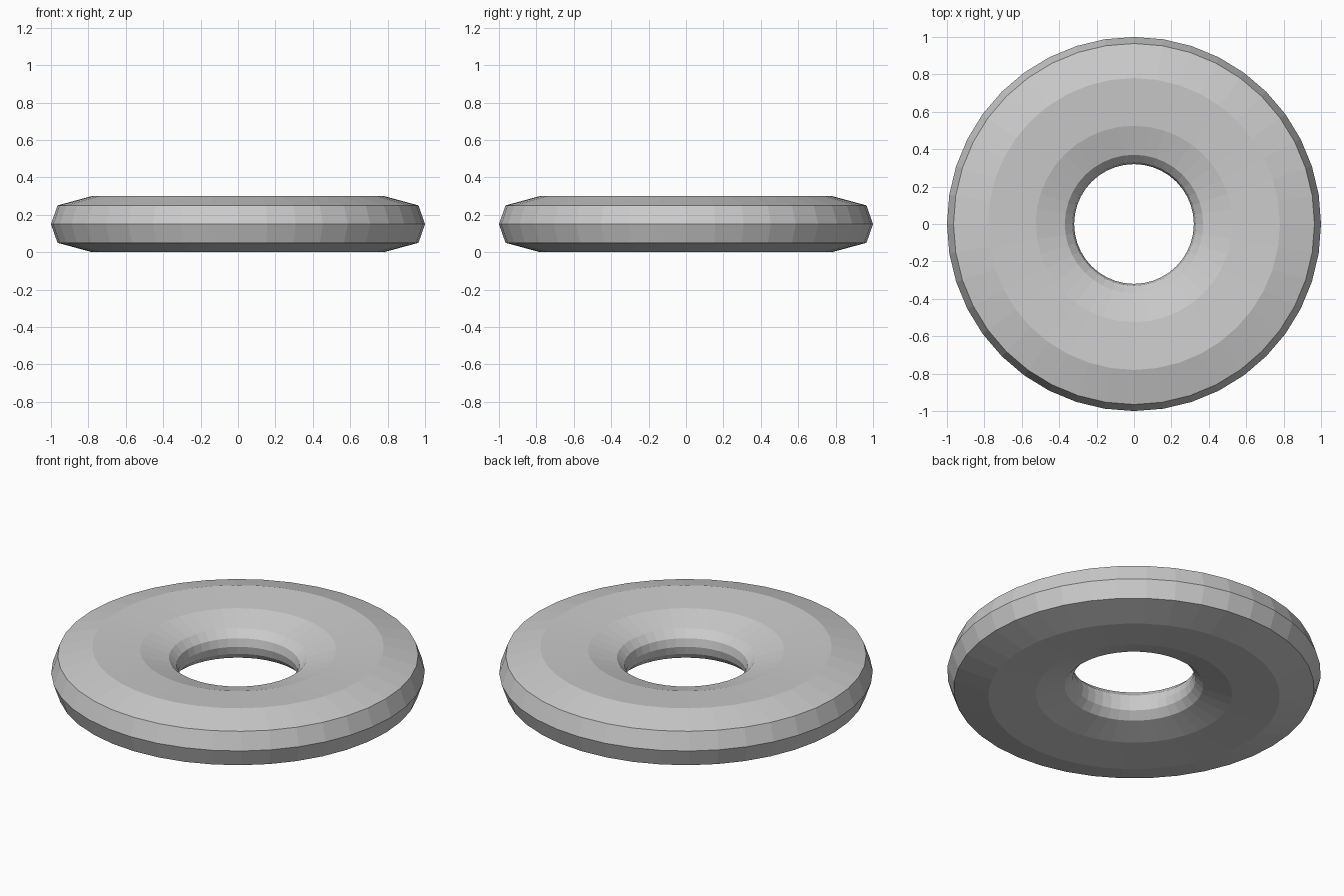
import bpy, bmesh, math

if "Cube" in bpy.data.objects:
    bpy.data.objects.remove(bpy.data.objects["Cube"])

SEGMENTS = 40
MID = 0.15

# Upper half of the ring's cross-section (radius, height above mid-plane), outer rim to hole
upper = [(1.0, 0.0), (0.965, 0.10), (0.78, 0.15), (0.525, 0.133),
         (0.37, 0.087), (0.33, 0.046), (0.32, 0.0)]
# Mirror it to close the loop
profile = upper + [(r, -h) for r, h in reversed(upper[1:-1])]

# Lathe the cross-section around z
bm = bmesh.new()
rings = []
for i in range(SEGMENTS):
    a = 2 * math.pi * i / SEGMENTS
    rings.append([bm.verts.new((r * math.cos(a), r * math.sin(a), MID + h))
                  for r, h in profile])
n = len(profile)
for i in range(SEGMENTS):
    a, b = rings[i], rings[(i + 1) % SEGMENTS]
    for j in range(n):
        k = (j + 1) % n
        bm.faces.new((a[j], b[j], b[k], a[k]))
bmesh.ops.recalc_face_normals(bm, faces=bm.faces)

mesh = bpy.data.meshes.new("flat_ring")
bm.to_mesh(mesh)
bm.free()
ring = bpy.data.objects.new("flat_ring", mesh)
bpy.context.collection.objects.link(ring)
